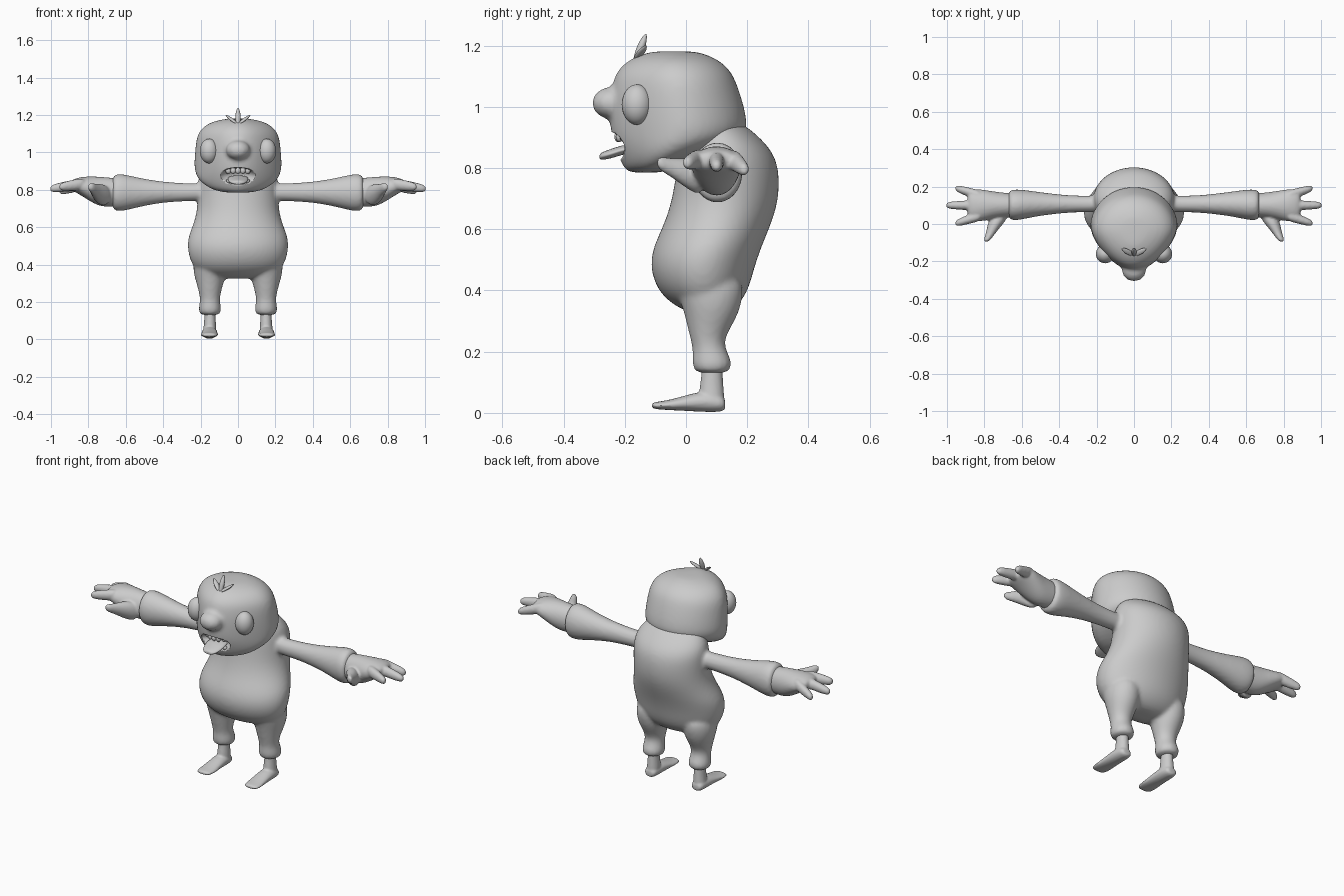
import bpy, bmesh
from math import sin, cos, pi
from mathutils import Vector, Matrix

cube = bpy.data.objects.get("Cube")
if cube:
    bpy.data.objects.remove(cube)

clay = bpy.data.materials.new("clay grey")
clay.use_nodes = True
GREY = (0.6, 0.6, 0.6, 1)
clay.diffuse_color = GREY
clay.node_tree.nodes["Principled BSDF"].inputs["Base Color"].default_value = GREY

AXES = {"z": (Vector((1, 0, 0)), Vector((0, 1, 0))),
        "x": (Vector((0, 1, 0)), Vector((0, 0, 1))),
        "y": (Vector((1, 0, 0)), Vector((0, 0, 1)))}


def loft(bm, axis, rings, taper=0, segs=16):
    """Closed tube through rings (x, y, z, radius u, radius v); taper narrows the front."""
    u, v = AXES[axis]
    loops = []
    for x, y, z, ru, rv in rings:
        loop = []
        for i in range(segs):
            c, s = cos(2 * pi * i / segs), sin(2 * pi * i / segs)
            narrow = 1 - taper * max(0, -s)
            loop.append(bm.verts.new(Vector((x, y, z)) + u * ru * c * narrow * 1.02 + v * rv * s * 1.02))
        loops.append(loop)
    for a, b in zip(loops, loops[1:]):
        for i in range(segs):
            j = (i + 1) % segs
            bm.faces.new((a[i], a[j], b[j], b[i]))
    for loop in (loops[0], loops[-1]):
        mid = bm.verts.new(sum((p.co for p in loop), Vector()) / segs)
        for i in range(segs):
            bm.faces.new((loop[i], loop[(i + 1) % segs], mid))


def ball(bm, centre, radii):
    m = Matrix.Translation(centre) @ Matrix.Diagonal((*radii, 1))
    bmesh.ops.create_uvsphere(bm, u_segments=24, v_segments=16, radius=1, matrix=m)


def finish(bm, name, mirror=False, subsurf=0, voxel=0, smooth=4):
    bmesh.ops.recalc_face_normals(bm, faces=bm.faces)
    for f in bm.faces:
        f.smooth = True
    mesh = bpy.data.meshes.new(name)
    bm.to_mesh(mesh)
    bm.free()
    mesh.materials.append(clay)
    ob = bpy.data.objects.new(name, mesh)
    bpy.context.collection.objects.link(ob)
    if mirror:
        ob.modifiers.new("mirror", "MIRROR").use_mirror_merge = False
    if subsurf:
        ob.modifiers.new("subsurf", "SUBSURF").levels = subsurf
        ob.modifiers["subsurf"].render_levels = subsurf
    if voxel:
        r = ob.modifiers.new("blend", "REMESH")
        r.mode, r.voxel_size, r.use_smooth_shade = "VOXEL", voxel, True
        s = ob.modifiers.new("soften", "SMOOTH")
        s.factor, s.iterations = 0.5, smooth
    return ob


def profile(rows):
    """Upright rings from (z, front y, back y, half width)."""
    return [(0, (f + b) / 2, z, w, (b - f) / 2) for z, f, b, w in rows]


# Suit: pear-shaped torso, legs with cuffs and flared sleeves, blended together
bm = bmesh.new()
loft(bm, "z", profile([
    (.325, .02, .13, .12), (.35, -.04, .17, .205), (.40, -.095, .205, .25),
    (.48, -.12, .225, .272), (.55, -.105, .25, .268), (.62, -.07, .28, .237),
    (.70, -.045, .305, .217), (.80, -.03, .305, .218), (.86, -.02, .28, .215),
    (.91, .0, .23, .19), (.95, .03, .18, .14)]))
for side in (-1, 1):
    loft(bm, "z", [
        (.15 * side, y, z, rx, ry) for z, y, rx, ry in (
            (.45, .07, .09, .12), (.36, .085, .09, .10), (.30, .08, .072, .08),
            (.25, .07, .058, .058), (.21, .075, .052, .052), (.17, .085, .06, .066),
            (.145, .085, .06, .062), (.13, .085, .045, .048))])
    loft(bm, "x", [
        (x * side, y, z, ry, rz) for x, y, z, ry, rz in (
            (.13, .11, .79, .04, .05), (.22, .107, .787, .045, .046), (.32, .107, .787, .044, .05),
            (.42, .107, .787, .053, .058), (.52, .107, .786, .066, .076), (.60, .104, .785, .08, .096),
            (.635, .102, .785, .083, .1), (.665, .102, .785, .08, .095), (.672, .102, .785, .06, .07))])
finish(bm, "suit", subsurf=2, voxel=.01, smooth=5)

# Head with a narrow face and a broad nose
bm = bmesh.new()
loft(bm, "z", profile([
    (.785, -.185, -.08, .07), (.80, -.205, -.03, .145), (.85, -.225, .10, .215),
    (.90, -.245, .20, .237), (.96, -.25, .20, .237), (1.02, -.25, .185, .232),
    (1.08, -.24, .165, .225), (1.12, -.225, .145, .205), (1.155, -.185, .105, .165),
    (1.177, -.13, .05, .09), (1.181, -.09, .01, .03)]), taper=.3)
ball(bm, (0, -.245, 1.012), (.066, .062, .052))
head = finish(bm, "head", subsurf=2, voxel=.011, smooth=4)

# Mouth hollow
bm = bmesh.new()
ball(bm, (0, -.235, .872), (.105, .075, .047))
cutter = finish(bm, "mouth_cutter")
cutter.hide_render = True
cutter.hide_viewport = True
cutter.display_type = "WIRE"
cut = head.modifiers.new("mouth", "BOOLEAN")
cut.operation, cut.solver, cut.object = "DIFFERENCE", "EXACT", cutter

# Teeth along the upper lip and a small lower row
bm = bmesh.new()
for i in range(-3, 4):
    ball(bm, (i * .026, -.222 + .0045 * i * i, .902), (.0145, .012, .017))
for i in (-3, -2, 2, 3):
    ball(bm, (i * .025, -.21 + .004 * i * i, .847), (.013, .011, .012))
finish(bm, "teeth")

# Tongue hanging over the lower lip
bm = bmesh.new()
loft(bm, "y", [(0, y, z, rx, rz) for y, z, rx, rz in (
    (-.15, .865, .05, .012), (-.20, .862, .058, .016), (-.24, .848, .054, .016),
    (-.27, .84, .042, .014), (-.282, .837, .022, .009))], segs=12)
finish(bm, "tongue", subsurf=2)

# Eyes
bm = bmesh.new()
ball(bm, (.154, -.16, 1.007), (.05, .05, .066))
finish(bm, "eyes", mirror=True)

# Three hair tufts
bm = bmesh.new()
for lean, height in ((-.04, .04), (0, .075), (.04, .04)):
    loft(bm, "z", [(lean * (.35 + 1.2 * t), -.16 + .027 * t, 1.155 + height * t + .004, r, r)
                   for t, r in ((-.2, .01), (.25, .015), (.6, .015), (.9, .009), (1.05, .003))], segs=8)
finish(bm, "hair", subsurf=2)

# Hands: domed palm, three fingers and a forward thumb
bm = bmesh.new()
loft(bm, "x", [(.62, .10, .785, .06, .07), (.68, .10, .787, .066, .078), (.74, .10, .79, .072, .08),
               (.80, .10, .808, .083, .064), (.85, .10, .822, .088, .045), (.89, .10, .825, .07, .028)])
for tip_x, tip_y, tip_z, root_y in ((.955, .192, .792, .15), (1.005, .10, .805, .10), (.955, .003, .815, .045)):
    root, tip = Vector((.82, root_y, .832)), Vector((tip_x, tip_y, tip_z))
    loft(bm, "x", [(*root.lerp(tip, t), r, r * 1.15) for t, r in (
        (0, .03), (.4, .027), (.75, .023), (.95, .018), (1, .008))], segs=10)
root, tip = Vector((.715, .05, .765)), Vector((.79, -.094, .818))
loft(bm, "y", [(*root.lerp(tip, t), r, r * 1.2) for t, r in (
    (0, .05), (.3, .045), (.6, .03), (.85, .022), (.97, .017), (1, .008))], segs=10)
finish(bm, "hands", mirror=True, subsurf=2, voxel=.007, smooth=3)

# Bare feet with ankles
bm = bmesh.new()
loft(bm, "z", [(.15, .085, .17, .03, .035), (.15, .085, .12, .03, .035),
               (.15, .083, .07, .034, .042), (.152, .085, .03, .038, .042), (.152, .085, .01, .03, .035)], segs=12)
loft(bm, "y", [(.152, .128, .028, .025, .018), (.152, .115, .032, .038, .03), (.152, .06, .038, .042, .036),
               (.152, .0, .032, .044, .026), (.153, -.06, .025, .048, .016),
               (.154, -.10, .024, .046, .012), (.154, -.112, .024, .03, .008)], segs=12)
finish(bm, "feet", mirror=True, subsurf=2, voxel=.006, smooth=3)
